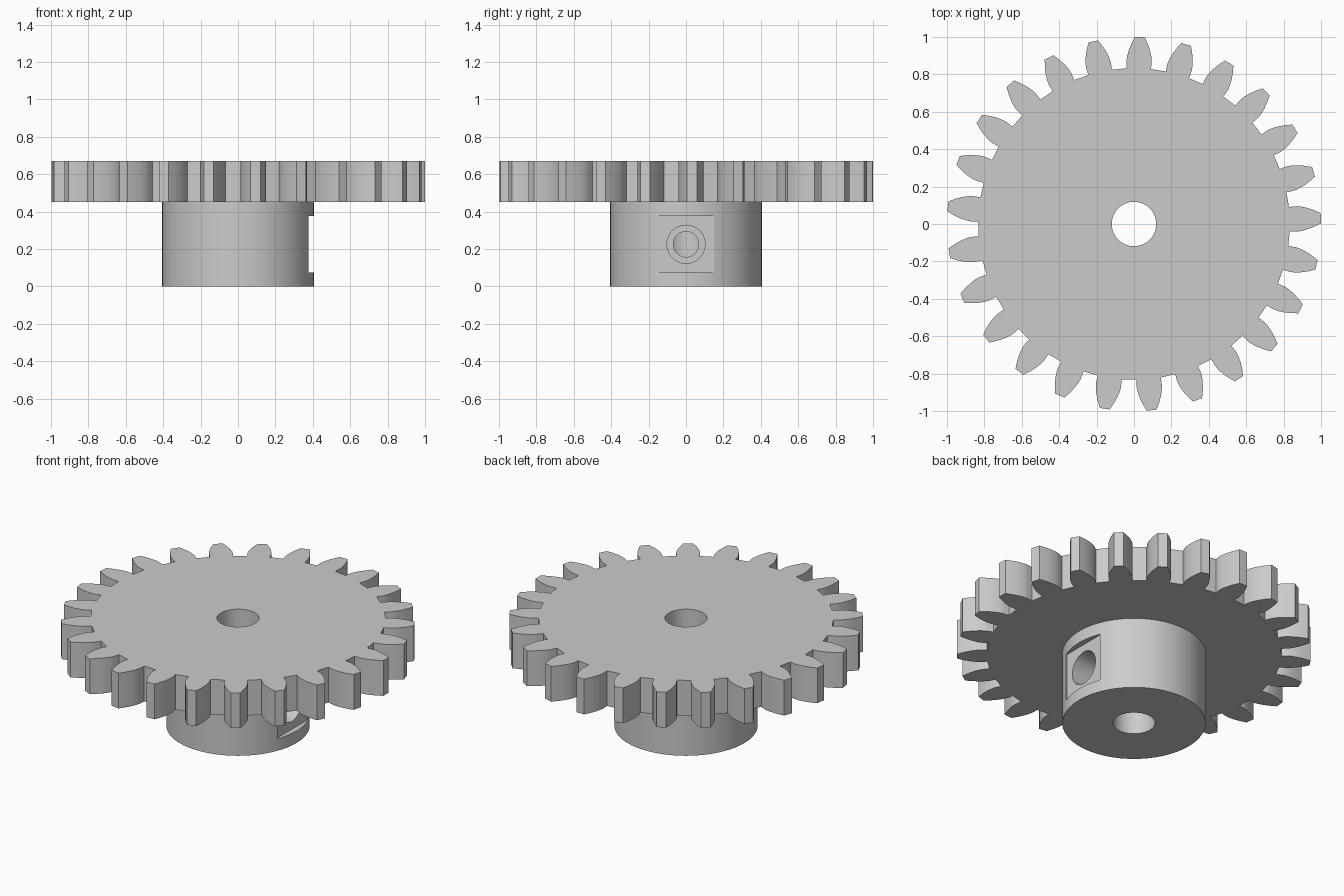
import bpy
import bmesh
from math import acos, cos, pi, radians, sin, sqrt, tan

if "Cube" in bpy.data.objects:
    bpy.data.objects.remove(bpy.data.objects["Cube"], do_unlink=True)

TEETH = 25
OUTER, ROOT = 1.0, 0.833
HUB_R, BORE_R = 0.405, 0.119
HUB_TOP, GEAR_TOP = 0.45, 0.67
SCREW_Z = 0.225

grey = bpy.data.materials.new("plain grey")
grey.use_nodes = True
grey.diffuse_color = (0.6, 0.6, 0.6, 1)
grey.node_tree.nodes["Principled BSDF"].inputs["Base Color"].default_value = (0.6, 0.6, 0.6, 1)


def prism(name, outline, z0, z1):
    """Extrude a closed outline between two heights."""
    bm = bmesh.new()
    face = bm.faces.new([bm.verts.new((x, y, z0)) for x, y in outline])
    top = bmesh.ops.extrude_face_region(bm, geom=[face])
    verts = [v for v in top["geom"] if isinstance(v, bmesh.types.BMVert)]
    bmesh.ops.translate(bm, vec=(0, 0, z1 - z0), verts=verts)
    bmesh.ops.recalc_face_normals(bm, faces=bm.faces)
    mesh = bpy.data.meshes.new(name)
    bm.to_mesh(mesh)
    bm.free()
    obj = bpy.data.objects.new(name, mesh)
    bpy.context.collection.objects.link(obj)
    mesh.materials.append(grey)
    return obj


def circle(r, n=96):
    return [(r * cos(2 * pi * i / n), r * sin(2 * pi * i / n)) for i in range(n)]


def cut(target, cutters):
    """Subtract cutters, bake the result and remove the cutters."""
    for c in cutters:
        mod = target.modifiers.new("cut", "BOOLEAN")
        mod.operation, mod.solver, mod.object = "DIFFERENCE", "EXACT", c
    bpy.context.view_layer.update()
    graph = bpy.context.evaluated_depsgraph_get()
    mesh = bpy.data.meshes.new_from_object(target.evaluated_get(graph))
    target.modifiers.clear()
    target.data = mesh
    for c in cutters:
        bpy.data.objects.remove(c, do_unlink=True)


def gear_outline():
    """Involute teeth with radial walls below the base circle."""
    pitch = OUTER * TEETH / (TEETH + 2)
    pressure = radians(20)
    base = pitch * cos(pressure)
    half_base = pi / TEETH / 2 + tan(pressure) - pressure
    flank = [(ROOT, half_base)]
    steps = 6
    roll_end = sqrt((OUTER / base) ** 2 - 1)
    for i in range(steps + 1):
        r = base * sqrt(1 + (roll_end * i / steps) ** 2)
        a = acos(min(1, base / r))
        flank.append((r, half_base - (tan(a) - a)))
    points = []
    for k in range(TEETH):
        mid = radians(1.8) + 2 * pi * k / TEETH
        tooth = [(r, mid - a) for r, a in flank] + [(r, mid + a) for r, a in reversed(flank)]
        points += [(r * cos(a), r * sin(a)) for r, a in tooth]
    return points


def bore():
    return prism("bore_cutter", circle(BORE_R, 64), -0.1, 1)


def screw_cutter(name, radius, x0, x1):
    """Cylinder lying along x at the set screw height."""
    obj = prism(name, circle(radius, 48), x0, x1)
    obj.rotation_euler = (0, pi / 2, 0)
    obj.location.z = SCREW_Z
    return obj


# Toothed wheel
gear = prism("toothed_wheel", gear_outline(), HUB_TOP, GEAR_TOP)
cut(gear, [bore()])

# Hub with flat pocket and stepped set screw hole
hub = prism("hub", circle(HUB_R), 0, HUB_TOP)
pocket = prism("pocket_cutter", [(0.37, -0.15), (0.6, -0.15), (0.6, 0.15), (0.37, 0.15)],
               SCREW_Z - 0.15, SCREW_Z + 0.15)
cut(hub, [bore(), pocket,
          screw_cutter("screw_head_cutter", 0.102, 0.2, 0.6),
          screw_cutter("screw_hole_cutter", 0.068, 0, 0.5)])

# Smooth curved walls, sharp rims
for obj in (gear, hub):
    bpy.ops.object.select_all(action="DESELECT")
    obj.select_set(True)
    bpy.context.view_layer.objects.active = obj
    bpy.ops.object.shade_smooth_by_angle(angle=radians(25))
